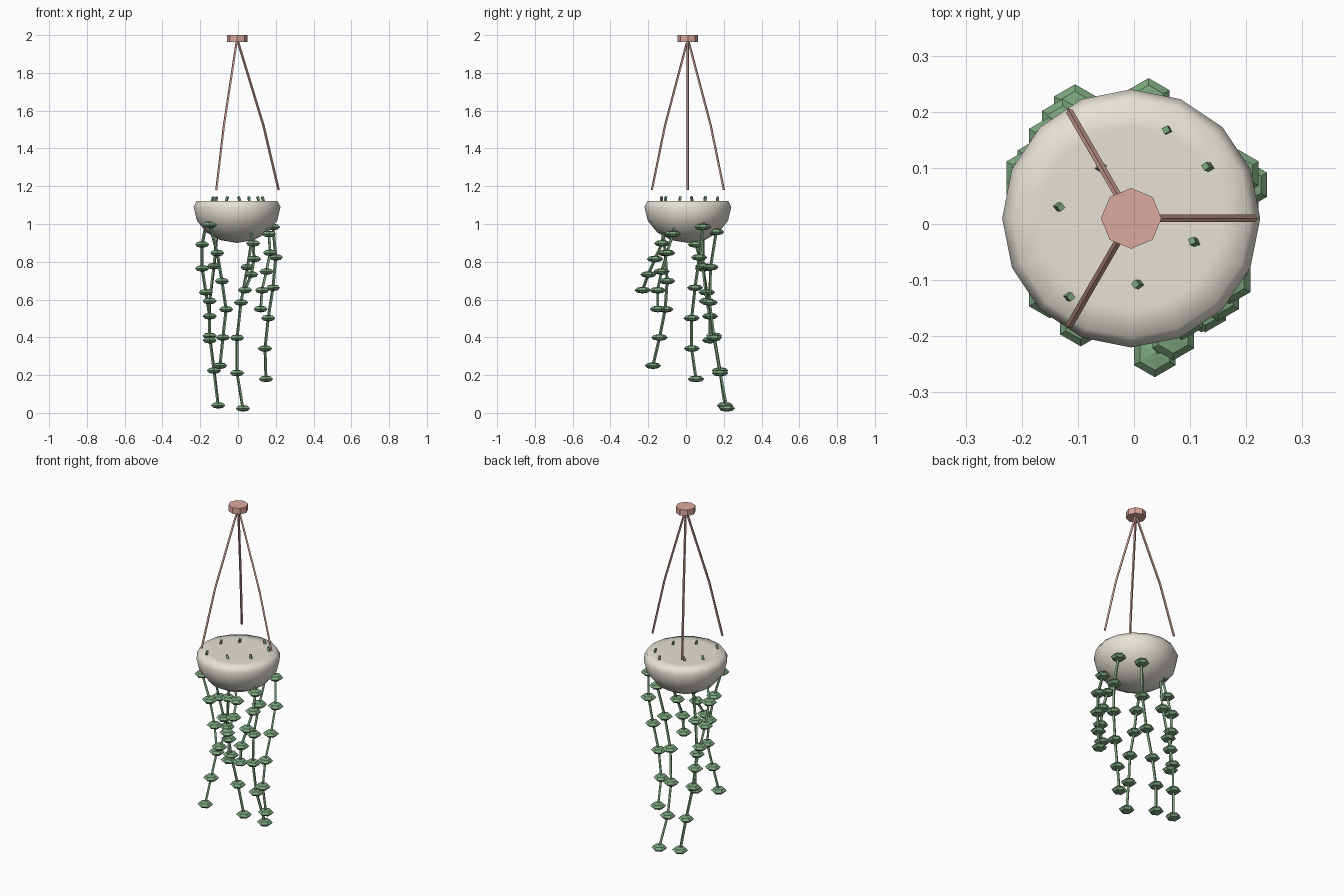
import bpy, bmesh
from math import cos, sin, radians

if "Cube" in bpy.data.objects:
    bpy.data.objects.remove(bpy.data.objects["Cube"])

CX, CY = -0.005, 0.01


def material(name, rgb):
    m = bpy.data.materials.new(name)
    m.diffuse_color = (*rgb, 1)
    m.use_nodes = True
    m.node_tree.nodes["Principled BSDF"].inputs["Base Color"].default_value = m.diffuse_color
    return m


CREAM = material("cream", (0.80, 0.76, 0.68))
PINK = material("dusty_pink", (0.72, 0.40, 0.35))
GREEN = material("leaf_green", (0.20, 0.38, 0.21))


def finish(bm, name, mat, smooth=False):
    me = bpy.data.meshes.new(name)
    bm.to_mesh(me)
    bm.free()
    me.materials.append(mat)
    for p in me.polygons:
        p.use_smooth = smooth
    ob = bpy.data.objects.new(name, me)
    bpy.context.collection.objects.link(ob)
    return ob


def cord(name, pts, radius, mat):
    cu = bpy.data.curves.new(name, 'CURVE')
    cu.dimensions = '3D'
    cu.bevel_depth = radius
    cu.bevel_resolution = 0
    cu.use_fill_caps = True
    sp = cu.splines.new('POLY')
    sp.points.add(len(pts) - 1)
    for p, co in zip(sp.points, pts):
        p.co = (*co, 1)
    sp.use_smooth = False
    cu.materials.append(mat)
    ob = bpy.data.objects.new(name, cu)
    bpy.context.collection.objects.link(ob)


# bowl: squashed sphere with its top cut flat
bm = bmesh.new()
bmesh.ops.create_uvsphere(bm, u_segments=16, v_segments=8, radius=1)
for v in bm.verts:
    x, y, z = v.co
    v.co = (CX + x * 0.23, CY + y * 0.23, 1.09 + min(z * 0.19, 0.033))
finish(bm, "bowl", CREAM, True)

# ceiling mount
bm = bmesh.new()
bmesh.ops.create_cone(bm, cap_ends=True, segments=8, radius1=0.054, radius2=0.054, depth=0.036)
bmesh.ops.translate(bm, verts=bm.verts, vec=(CX, CY, 1.982))
finish(bm, "ceiling_mount", PINK)

# three hanging ropes, bowed outward
for i in range(3):
    a = radians(120 * i)
    pts = [(CX + r * cos(a), CY + r * sin(a), z) for r, z in ((0, 1.98), (0.14, 1.52), (0.22, 1.18))]
    cord(f"rope_{i + 1}", pts, 0.0065, PINK)

# trailing vines: (first z, last z, xy path)
VINES = [
    (1.145, 0.18, [(.127, .103), (.185, .09), (.2, .07), (.185, .048), (.16, .03), (.143, .03), (.148, .053)]),
    (1.145, 0.65, [(.002, -.107), (.03, -.11), (.06, -.115), (.08, -.127), (.085, -.164), (.07, -.2), (.037, -.23)]),
    (1.145, 0.55, [(.103, -.03), (.135, -.045), (.164, -.07), (.17, -.1), (.15, -.13), (.127, -.15), (.12, -.15)]),
    (1.145, 0.25, [(-.112, -.13), (-.15, -.125), (-.11, -.11), (-.085, -.1), (-.063, -.11), (-.08, -.14), (-.095, -.175)]),
    (1.145, 0.385, [(-.13, .03), (-.165, .035), (-.19, .053), (-.19, .09), (-.17, .11), (-.15, .127), (-.15, .127)]),
    (1.145, 0.024, [(.057, .168), (.08, .16), (.05, .13), (.016, .125), (-.005, .148), (-.005, .18), (.026, .217)]),
    (1.145, 0.04, [(-.055, .102), (-.11, .09), (-.127, .09), (-.15, .11), (-.15, .148), (-.127, .18), (-.105, .206)]),
]
for n, (z0, z1, path) in enumerate(VINES, 1):
    pts = [(x, y, z0 + (z1 - z0) * k / (len(path) - 1)) for k, (x, y) in enumerate(path)]
    cord(f"vine_{n}", pts, 0.008, GREEN)
    # flat six-sided leaves at each joint
    bm = bmesh.new()
    for x, y, z in pts[1:]:
        leaf = bmesh.ops.create_uvsphere(bm, u_segments=6, v_segments=4, radius=1)
        for v in leaf["verts"]:
            v.co = (x + v.co.x * 0.043, y + v.co.y * 0.043, z + v.co.z * 0.018)
    finish(bm, f"vine_leaves_{n}", GREEN)
